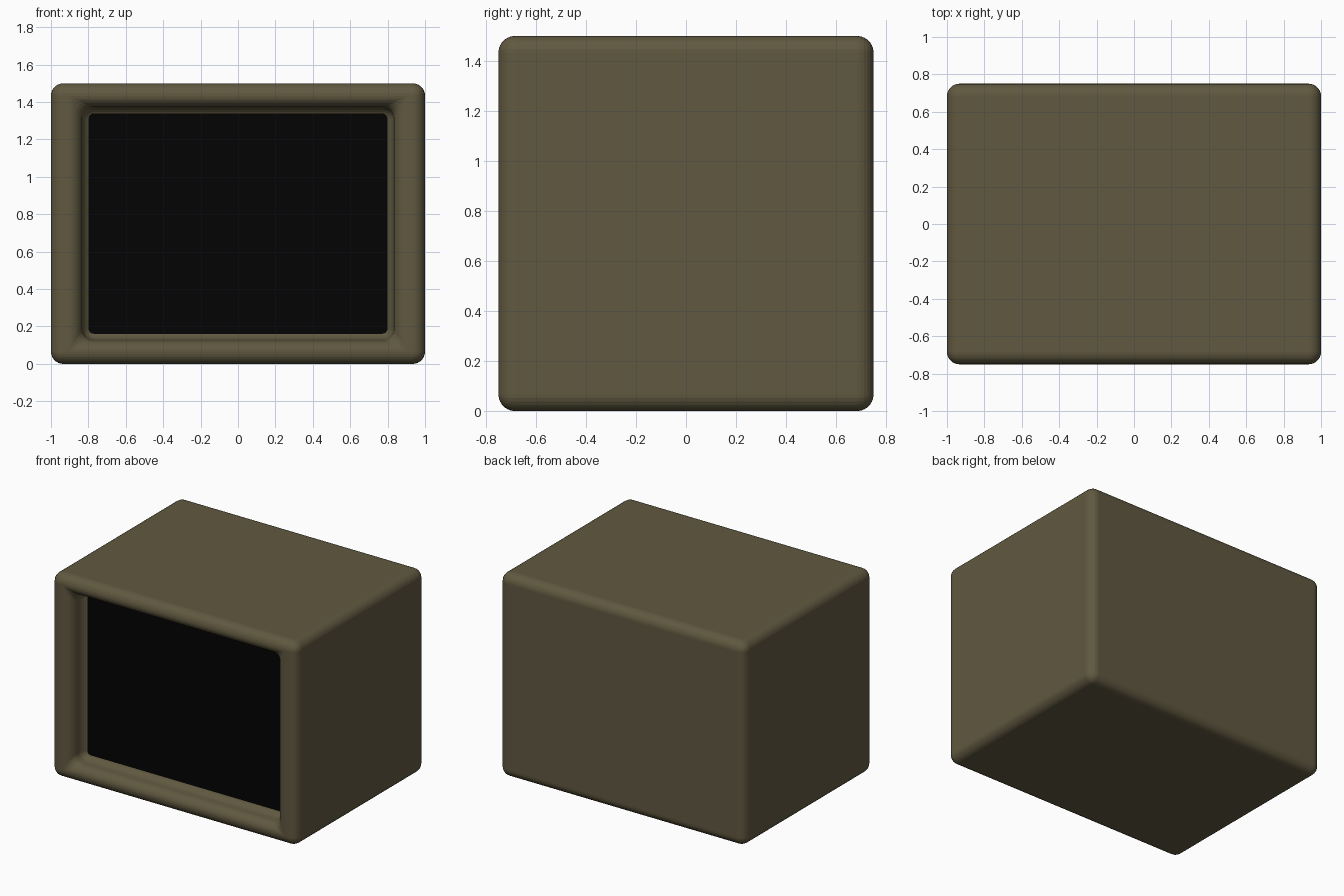
import bpy, bmesh
from math import sin, cos, pi

if "Cube" in bpy.data.objects:
    bpy.data.objects.remove(bpy.data.objects["Cube"])

W, H, D, R = 1.0, 0.75, 0.75, 0.066   # half sizes and edge radius
SEG = 7


def material(name, color):
    m = bpy.data.materials.new(name)
    m.diffuse_color = color
    m.use_nodes = True
    m.node_tree.nodes["Principled BSDF"].inputs["Base Color"].default_value = m.diffuse_color
    return m


def ring(bm, hx, hz, r, y):
    """Rounded rectangle of vertices in the plane y."""
    verts = []
    corners = [(1, 1), (-1, 1), (-1, -1), (1, -1)]
    for q, (sx, sz) in enumerate(corners):
        for i in range(SEG + 1):
            a = (q + i / SEG) * pi / 2
            verts.append(bm.verts.new((sx * (hx - r) + r * cos(a), y,
                                       H + sz * (hz - r) + r * sin(a))))
    return verts


def loft(name, sections, mat):
    """Flat-shaded closed skin through a list of rounded rectangles."""
    bm = bmesh.new()
    rings = [ring(bm, *s) for s in sections]
    n = len(rings[0])
    for a, b in zip(rings, rings[1:]):
        for i in range(n):
            j = (i + 1) % n
            bm.faces.new((a[i], a[j], b[j], b[i]))
    bm.faces.new(list(reversed(rings[0])))
    bm.faces.new(rings[-1])
    bmesh.ops.recalc_face_normals(bm, faces=bm.faces)
    me = bpy.data.meshes.new(name)
    bm.to_mesh(me)
    bm.free()
    me.materials.append(mat)
    ob = bpy.data.objects.new(name, me)
    bpy.context.collection.objects.link(ob)
    return ob


plastic = material("olive_plastic", (0.117, 0.098, 0.051, 1))
glass = material("dark_glass", (0.001, 0.001, 0.001, 1))


# casing: rounded back edge, straight sides, rounded front edge
def edge(t, side):
    k = R * (1 - cos(t))
    return (W - k, H - k, max(R * cos(t), 0.001), side * (D - R + R * sin(t)))


quarter = [i / SEG * pi / 2 for i in range(SEG + 1)]
sections = [edge(t, 1) for t in reversed(quarter)]
sections += [edge(t, -1) for t in quarter]

# front opening: convex rolled lip, then a concave fillet into the recess floor
for t in quarter:
    sections.append((0.905 - 0.072 * sin(t), 0.683 - 0.06 * sin(t),
                     0.002 + 0.058 * sin(t), -0.75 + 0.072 * (1 - cos(t))))
for t in quarter:
    k = 0.07 * (1 - cos(t))
    sections.append((0.832 - k, 0.622 - k, max(0.06 - k, 0.001),
                     -0.67 + 0.07 * sin(t)))
casing = loft("casing", sections, plastic)

# screen panel just in front of the recess floor
loft("screen", [(0.80, 0.60, 0.02, -0.59), (0.80, 0.60, 0.02, -0.611)], glass)
